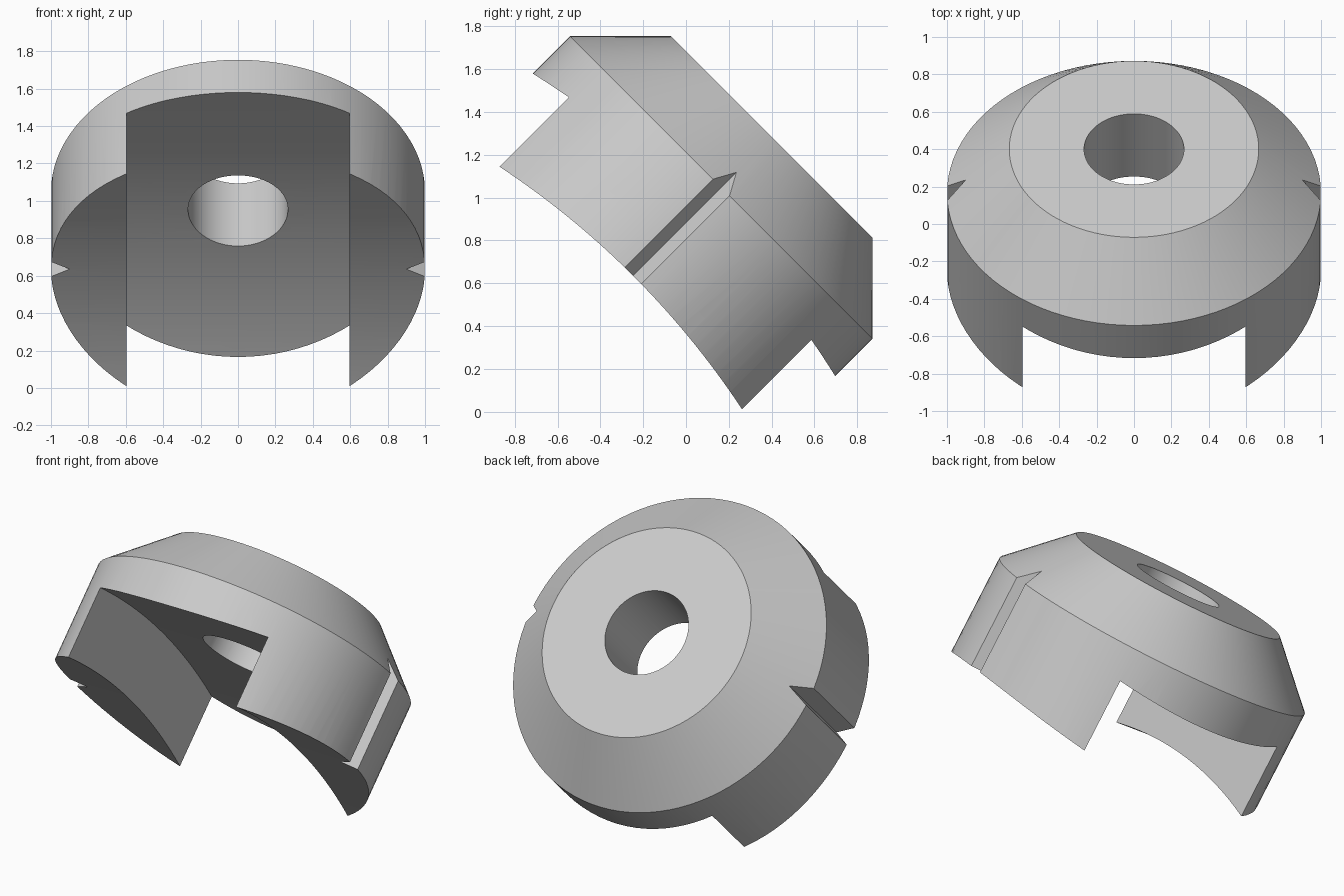
import bpy
import bmesh
import math
from mathutils import Matrix

cube = bpy.data.objects.get("Cube")
if cube:
    bpy.data.objects.remove(cube, do_unlink=True)

SEGMENTS = 96
ARC_CENTRE = -3.726          # centre height of the concentric underside arcs
TILT = Matrix.Rotation(math.radians(-45), 4, "X")
OFFSET = Matrix.Translation((0, -0.624, 0))

grey = bpy.data.materials.new("light_grey")
grey.use_nodes = True
colour = (0.6, 0.6, 0.6, 1)
grey.diffuse_color = colour
grey.node_tree.nodes["Principled BSDF"].inputs["Base Color"].default_value = colour


def make_object(name, bm):
    bmesh.ops.recalc_face_normals(bm, faces=bm.faces)
    mesh = bpy.data.meshes.new(name)
    bm.to_mesh(mesh)
    bm.free()
    obj = bpy.data.objects.new(name, mesh)
    bpy.context.collection.objects.link(obj)
    mesh.materials.append(grey)
    return obj


def lathe(name, profile):
    """Revolve a closed (radius, height) profile around z."""
    bm = bmesh.new()
    rings = []
    for i in range(SEGMENTS):
        a = math.tau * i / SEGMENTS
        rings.append([bm.verts.new((r * math.cos(a), r * math.sin(a), z)) for r, z in profile])
    n = len(profile)
    for i, ring in enumerate(rings):
        after = rings[(i + 1) % SEGMENTS]
        for j in range(n):
            k = (j + 1) % n
            bm.faces.new((ring[j], after[j], after[k], ring[k]))
    return make_object(name, bm)


def prism(name, outline, direction):
    """Extrude a closed outline of 3D points along a direction."""
    bm = bmesh.new()
    face = bm.faces.new([bm.verts.new(p) for p in outline])
    result = bmesh.ops.extrude_face_region(bm, geom=[face])
    verts = [v for v in result["geom"] if isinstance(v, bmesh.types.BMVert)]
    bmesh.ops.translate(bm, vec=direction, verts=verts)
    if not face.is_valid or len(bm.faces) < len(outline) + 2:
        bm.faces.new([v for v in bm.verts if v not in verts])
    return make_object(name, bm)


def arched_cutter(name, radius, half_width):
    """Block with an arched top, running along y."""
    outline = [(-half_width, -1.3, -1), (-half_width, 1.3, -1)]
    for i in range(49):
        y = 1.3 - 2.6 * i / 48
        outline.append((-half_width, y, ARC_CENTRE + math.sqrt(radius ** 2 - y ** 2)))
    return prism(name, outline, (2 * half_width, 0, 0))


# Chamfered disc with a central bore
body = lathe("clamp_body", [(0.267, -0.2), (1, -0.2), (1, 0.857), (0.667, 1.19), (0.267, 1.19)])

# Curved underside, wide central slot and a V groove on each side
cutters = [arched_cutter("underside_cutter", 4.0, 1.5),
           arched_cutter("slot_cutter", 4.45, 0.597)]
for side, label in ((1, "left"), (-1, "right")):
    groove = [(side * 0.9, 0, -0.5), (side * 1.1, 0.112, -0.5), (side * 1.1, -0.112, -0.5)]
    cutters.append(prism(label + "_groove_cutter", groove, (0, 0, 2)))

bpy.context.view_layer.objects.active = body
for cutter in cutters:
    mod = body.modifiers.new(cutter.name, "BOOLEAN")
    mod.operation = "DIFFERENCE"
    mod.solver = "EXACT"
    mod.object = cutter
    bpy.ops.object.modifier_apply(modifier=mod.name)
    bpy.data.objects.remove(cutter, do_unlink=True)

# Tilt into place and smooth the round surfaces
body.data.transform(TILT @ OFFSET)
bpy.ops.object.select_all(action="DESELECT")
body.select_set(True)
bpy.ops.object.shade_smooth_by_angle(angle=math.radians(20))
